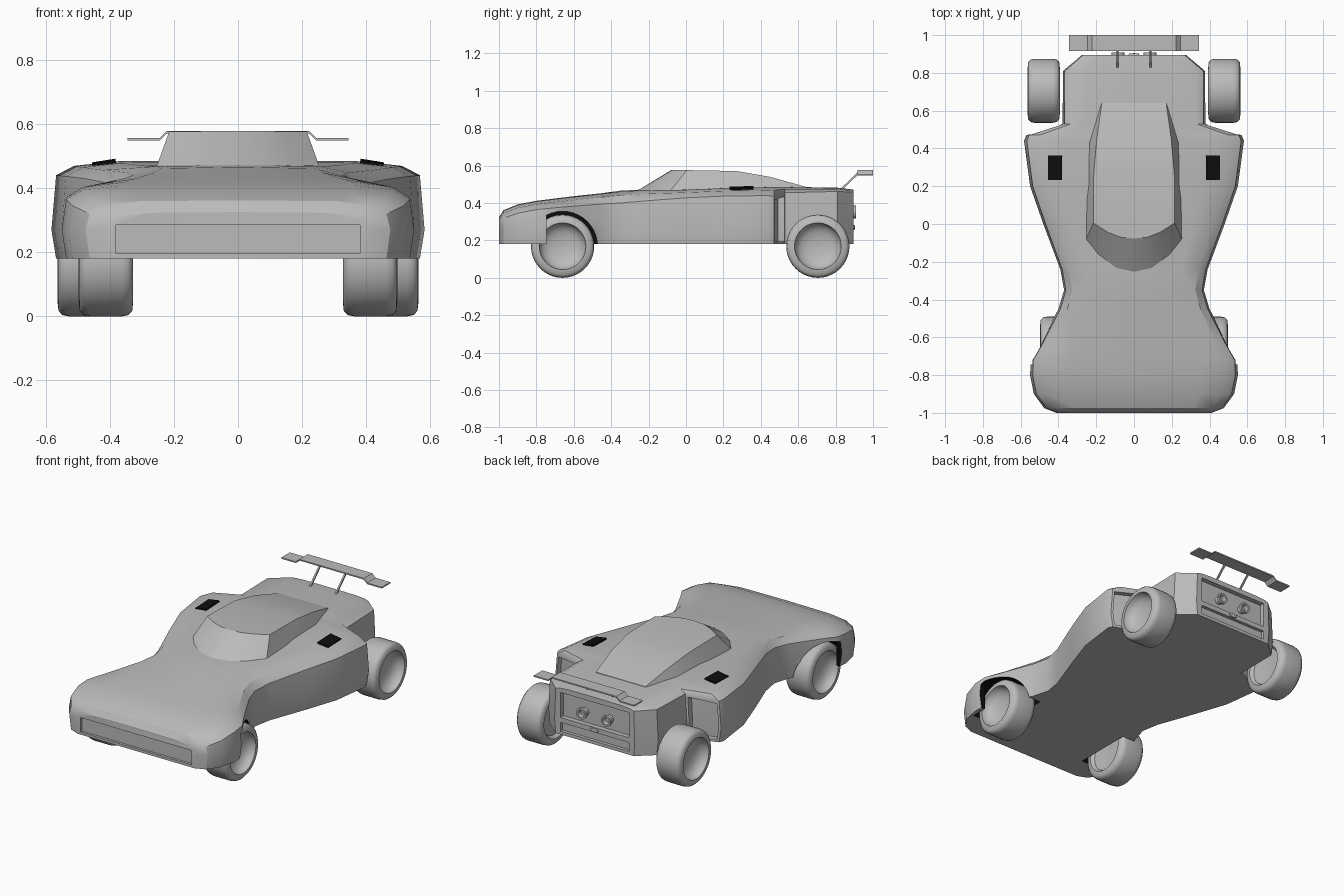
import bpy, bmesh, math
from mathutils import Vector

cube = bpy.data.objects.get("Cube")
if cube:
    bpy.data.objects.remove(cube, do_unlink=True)


def material(name, value):
    m = bpy.data.materials.new(name)
    m.use_nodes = True
    color = (value, value, value, 1)
    m.diffuse_color = color
    m.node_tree.nodes["Principled BSDF"].inputs["Base Color"].default_value = color
    return m


grey = material("plain grey", 0.5)
black = material("vent black", 0.004)


def shade(ob, angle):
    bpy.ops.object.select_all(action='DESELECT')
    bpy.context.view_layer.objects.active = ob
    ob.select_set(True)
    bpy.ops.object.shade_smooth_by_angle(angle=math.radians(angle))


def finish(bm, name, slot=0, smooth=0):
    bm.normal_update()
    bmesh.ops.recalc_face_normals(bm, faces=bm.faces[:])
    for f in bm.faces:
        f.material_index = slot
    mesh = bpy.data.meshes.new(name)
    bm.to_mesh(mesh)
    bm.free()
    mesh.materials.append(grey)
    mesh.materials.append(black)
    ob = bpy.data.objects.new(name, mesh)
    bpy.context.collection.objects.link(ob)
    if smooth:
        shade(ob, smooth)
    return ob


def loft(bm, rings):
    """Skin rings of points, cap both ends and return the rows of vertices."""
    rows = [[bm.verts.new(p) for p in r] for r in rings]
    n = len(rows[0])
    for a, b in zip(rows, rows[1:]):
        for i in range(n):
            j = (i + 1) % n
            bm.faces.new((a[i], a[j], b[j], b[i]))
    bm.faces.new(rows[0])
    bm.faces.new(rows[-1])
    return rows


def box(name, lo, hi, slot=0):
    rings = [[(lo[0], lo[1], z), (hi[0], lo[1], z), (hi[0], hi[1], z), (lo[0], hi[1], z)]
             for z in (lo[2], hi[2])]
    bm = bmesh.new()
    loft(bm, rings)
    return finish(bm, name, slot)


def prism_x(name, outline, x0, x1, slot=0):
    bm = bmesh.new()
    loft(bm, [[(x, y, z) for y, z in outline] for x in (x0, x1)])
    return finish(bm, name, slot)


def lathe(name, profile, center, axis, steps=40):
    """Spin (radius, offset) pairs around the x or y axis."""
    rings = []
    for r, d in profile:
        ring = []
        for i in range(steps):
            a = math.tau * i / steps
            u, v = r * math.cos(a), r * math.sin(a)
            ring.append(Vector(center) + Vector((d, u, v) if axis == 'x' else (u, d, v)))
        rings.append(ring)
    bm = bmesh.new()
    loft(bm, rings)
    return finish(bm, name, 0, 45)


def cut(target, cutter):
    """Subtract the cutter with the first solver that really cuts."""
    mod = target.modifiers.new("cut", 'BOOLEAN')
    mod.operation, mod.object = 'DIFFERENCE', cutter
    before = len(target.data.polygons)
    bpy.context.view_layer.objects.active = target
    for solver in ('EXACT', 'MANIFOLD', 'FLOAT'):
        mod.solver = solver
        bpy.context.view_layer.update()
        graph = bpy.context.evaluated_depsgraph_get()
        if len(target.evaluated_get(graph).data.polygons) > before:
            bpy.ops.object.modifier_apply(modifier=mod.name)
            break
    else:
        target.modifiers.remove(mod)
    bpy.data.objects.remove(cutter, do_unlink=True)


# Body shell: y, half width, shoulder height, centre height
FLOOR = 0.18
sections = [
    (-1.0, .41, .295, .325), (-.975, .475, .32, .362), (-.9, .53, .345, .393),
    (-.8, .55, .365, .412), (-.72, .547, .373, .422), (-.64, .50, .38, .432),
    (-.45, .40, .395, .453), (-.35, .37, .40, .466), (-.24, .39, .41, .472),
    (0, .48, .428, .474), (.2, .55, .437, .482), (.44, .582, .44, .487),
    (.47, .57, .435, .487), (.53, .378, .455, .487), (.81, .376, .462, .482),
    (.895, .275, .458, .472)]
rings = []
for y, w, zs, zt in sections:
    half = [(0, FLOOR), (.975 * w, FLOOR), (w, .27), (.975 * w, zs),
            (.88 * w, zs + .62 * (zt - zs)), (.65 * w, zs + .93 * (zt - zs)), (0, zt)]
    rings.append([(x, y, z) for x, z in half] +
                 [(-x, y, z) for x, z in half[-2:0:-1]])
bm = bmesh.new()
rows = loft(bm, rings)

# Framed outlets sunk into the back of the wide flanks
for ids in ((1, 2, 3), (11, 10, 9)):
    a, b = ([rows[k][i] for i in ids] for k in (12, 13))
    for i in (0, 1):
        bm.faces.remove(bm.faces.get((a[i], a[i + 1], b[i + 1], b[i])))
    rim = a + b[::-1]
    middle = sum((v.co for v in rim), Vector()) / 6
    frame = [bm.verts.new(v.co.lerp(middle, .13)) for v in rim]
    floor = [bm.verts.new(v.co - Vector((0, .035, 0))) for v in frame]
    for p, q in ((rim, frame), (frame, floor)):
        for i in range(6):
            j = (i + 1) % 6
            bm.faces.new((p[i], p[j], q[j], q[i]))
    bm.faces.new((floor[0], floor[1], floor[4], floor[5]))
    bm.faces.new((floor[1], floor[2], floor[3], floor[4]))
body = finish(bm, "body_shell")

# Front wheel arches, with a short skirt left ahead of each wheel
WHEEL_R, FRONT_Y, REAR_Y = .169, -.66, .705
arch = [(.187 * math.cos(math.tau * i / 40), .187 * math.sin(math.tau * i / 40))
        for i in range(40)]
for s in (-1, 1):
    full = [(FRONT_Y + u, WHEEL_R + v) for u, v in arch]
    open_part = [(FRONT_Y + u, WHEEL_R + v) for u, v in arch if u > -.095]
    cut(body, prism_x("arch_cutter", full, s * .315, s * .51, 1))
    cut(body, prism_x("arch_cutter", open_part, s * .5, s * .7, 1))

# Nose panel and the two recesses in the tail
cut(body, box("cutter", (-.38, -1.1, .196), (.38, -.985, .285)))
cut(body, box("cutter", (-.235, .865, .285), (.235, 1, .44)))
cut(body, box("cutter", (-.235, .875, .2), (.235, 1, .255)))
shade(body, 32)

# Cabin: base outline and roof outline, mirrored
base = [(0, -.287, .45), (.09, -.265, .45), (.18, -.195, .45), (.262, -.1, .445),
        (.257, .1, .455), (.25, .42, .465), (.17, .645, .472)]
roof = [(0, -.077, .578), (.07, -.07, .578), (.14, -.043, .577), (.215, .005, .576),
        (.213, .27, .571), (.197, .45, .54), (.17, .64, .487)]
bm = bmesh.new()
low_l, top_l = ([bm.verts.new(p) for p in row] for row in (base, roof))
low_r, top_r = ([row[0]] + [bm.verts.new((-v.co.x, v.co.y, v.co.z)) for v in row[1:]]
                for row in (low_l, top_l))
for low, top in ((low_l, top_l), (low_r, top_r)):
    for i in range(6):
        bm.faces.new((low[i], low[i + 1], top[i + 1], top[i]))
bm.faces.new((top_l[0], top_l[1], top_r[1]))
for i in range(1, 6):
    bm.faces.new((top_l[i], top_l[i + 1], top_r[i + 1], top_r[i]))
bm.faces.new((low_l[6], top_l[6], top_r[6], low_r[6]))
bm.faces.new(low_l + low_r[:0:-1])
finish(bm, "cabin", 0, 28)

for s, side in ((1, "left"), (-1, "right")):
    # Wheels with smooth bowl-shaped rims
    for y, x, end in ((FRONT_Y, .412, "front"), (REAR_Y, .478, "rear")):
        h = .085
        profile = [(.002, .03 - h), (.11, .02 - h), (.125, -h), (.152, .003 - h),
                   (.165, .015 - h), (WHEEL_R, .035 - h), (WHEEL_R, h - .035),
                   (.165, h - .015), (.152, h - .003), (.125, h), (.12, h - .022),
                   (.105, h - .042), (.08, h - .056), (.045, h - .064), (.002, h - .067)]
        lathe(f"{end}_{side}_wheel", [(r, d * s) for r, d in profile],
              (s * x, y, WHEEL_R), 'x')

    # Black flank vent plate
    vent = box(f"{side}_vent", (-.037, -.064, -.0048), (.037, .064, .0048), 1)
    vent.location = (s * .418, .298, .479)
    vent.rotation_euler = (math.radians(2), s * math.radians(9), 0)

    # Hollow exhaust pipe
    lathe(f"{side}_exhaust", [(.024, .86), (.024, .888), (.034, .893), (.034, .908),
                              (.022, .908), (.02, .88), (.001, .88)],
          (s * .085, 0, .352), 'y', 24)

    # Slanted wing strut
    prism_x(f"{side}_wing_strut", [(.825, .475), (.84, .475), (.935, .567), (.92, .567)],
            s * .088 - .005, s * .088 + .005)

# Small catch between the tail recesses
lathe("tail_catch", [(.002, .89), (.014, .89), (.012, .902), (.002, .904)],
      (0, 0, .27), 'y', 16).scale = (2.2, 1, 1)

# Rear wing with stepped-down tips
line = [(-.345, .552), (-.245, .552), (-.222, .574), (.222, .574), (.245, .552), (.345, .552)]
outline = [(x, z + .004) for x, z in line] + [(x, z - .004) for x, z in line[::-1]]
bm = bmesh.new()
loft(bm, [[(x, y, z) for x, z in outline] for y in (.917, 1.0)])
finish(bm, "rear_wing")
